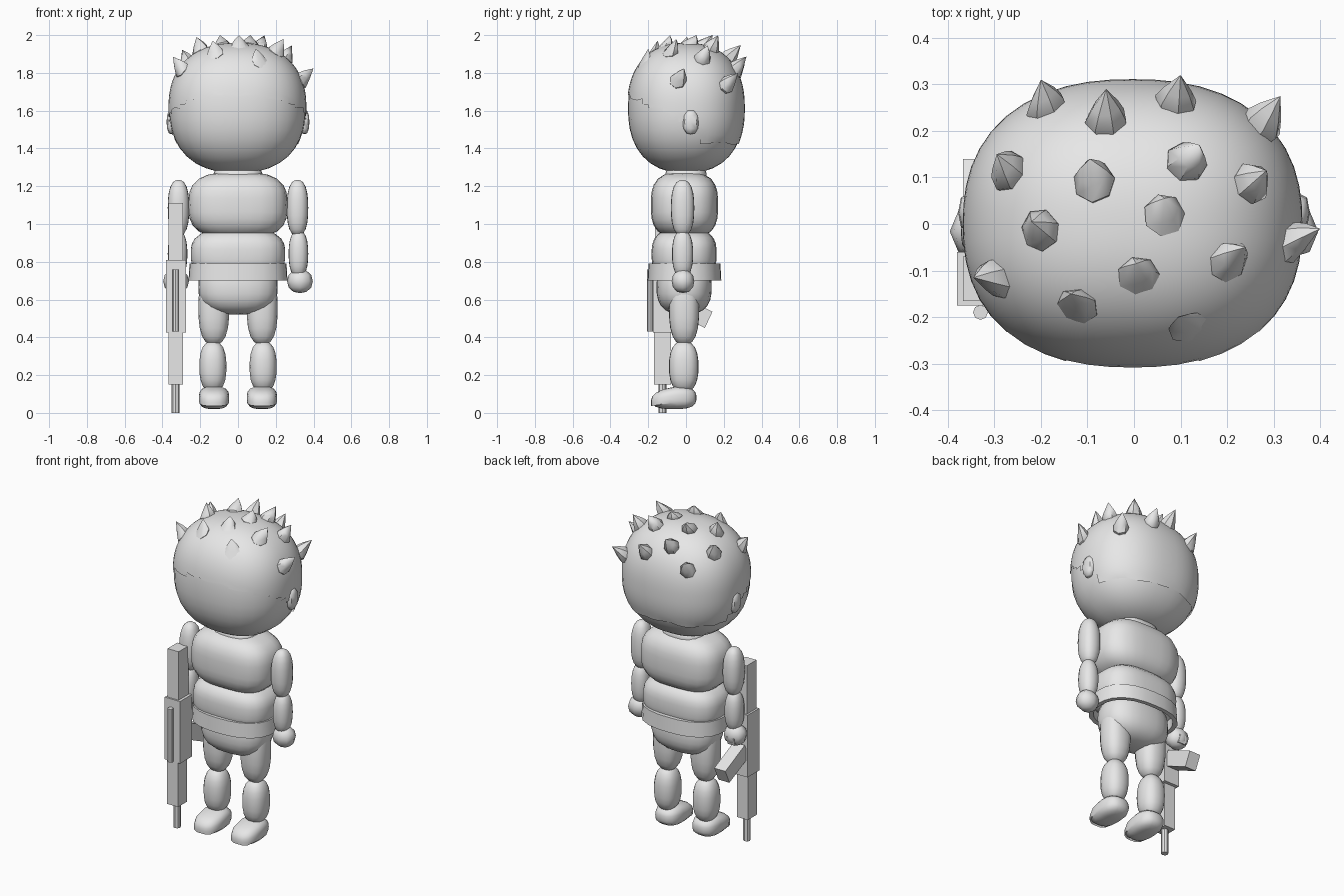
import bpy, bmesh, math, random
from mathutils import Vector, Matrix

if "Cube" in bpy.data.objects:
    bpy.data.objects.remove(bpy.data.objects["Cube"])

random.seed(4)
mat = bpy.data.materials.new("plain_grey")
mat.diffuse_color = (0.8, 0.8, 0.8, 1)
mat.use_nodes = True
mat.node_tree.nodes["Principled BSDF"].inputs["Base Color"].default_value = mat.diffuse_color


def finish(name, bm, smooth=None):
    bmesh.ops.recalc_face_normals(bm, faces=bm.faces)
    me = bpy.data.meshes.new(name)
    bm.to_mesh(me)
    bm.free()
    me.materials.append(mat)
    ob = bpy.data.objects.new(name, me)
    bpy.context.collection.objects.link(ob)
    if smooth:
        bpy.ops.object.select_all(action='DESELECT')
        ob.select_set(True)
        bpy.context.view_layer.objects.active = ob
        bpy.ops.object.shade_smooth_by_angle(angle=math.radians(smooth))
    return ob


def blob_mesh(c, r, n=2.0, seg=20, rings=12):
    """Superellipsoid: n = 2 is an ellipsoid, larger n is boxier."""
    bm = bmesh.new()
    bmesh.ops.create_uvsphere(bm, u_segments=seg, v_segments=rings, radius=1)
    for v in bm.verts:
        k = sum(abs(a) ** n for a in v.co) ** (-1 / n)
        v.co = Vector([c[i] + r[i] * v.co[i] * k for i in range(3)])
    return bm


def blob(name, c, r, n=2.0, seg=20, rings=12, smooth=50):
    return finish(name, blob_mesh(c, r, n, seg, rings), smooth)


def box(name, x, y, z, tilt=0):
    bm = bmesh.new()
    bmesh.ops.create_cube(bm, size=1)
    size = Vector((x[1] - x[0], y[1] - y[0], z[1] - z[0]))
    mid = Vector((x[0] + x[1], y[0] + y[1], z[0] + z[1])) / 2
    bm.transform(Matrix.Translation(mid) @ Matrix.Rotation(tilt, 4, 'X')
                 @ Matrix.Diagonal((*size, 1)))
    return finish(name, bm)


# head
HC, HR, HN = Vector((-0.003, 0, 1.612)), Vector((0.36, 0.307, 0.342)), 2.35
blob("head", HC, HR, HN, 32, 20)


# hair cap, with a jagged edge falling from the brow to the nape
def hairline(y):
    pts = [(-0.32, 1.68), (-0.2, 1.63), (0.0, 1.53), (0.1, 1.43), (0.32, 1.42)]
    for (a, za), (b, zb) in zip(pts, pts[1:]):
        if y <= b:
            return za + (zb - za) * max(0, y - a) / (b - a)
    return pts[-1][1]


bm = blob_mesh(HC, HR * 1.014, HN, 48, 48)
bmesh.ops.delete(bm, geom=[f for f in bm.faces if f.calc_center_median().z
                           < hairline(f.calc_center_median().y)], context='FACES')
for v in bm.verts:
    if v.is_boundary:
        v.co.z += random.uniform(-0.008, 0.008)
finish("hair_cap", bm, 50)

# hair spikes: base x, y on the head, then how far the tip leans in x, y
spikes = [(-.19, .25, -.01, .06), (-.06, .22, 0, .07), (.09, .26, .01, .06),
          (.275, .21, .04, .065), (-.27, .11, -.025, .04), (-.085, .085, -.01, .055),
          (.11, .13, .03, .04), (.25, .085, .035, .03), (-.20, -.015, -.02, .02),
          (.065, .015, 0, .04), (-.295, -.12, -.05, .005), (.01, -.115, -.005, .03),
          (.20, -.085, .04, .035), (.335, -.045, .065, .035),
          (-.12, -.18, -.015, .03), (.12, -.225, -.025, .025)]
for i, (x, y, lx, ly) in enumerate(spikes):
    rem = 1 - abs((x - HC.x) / HR.x) ** HN - abs(y / HR.y) ** HN
    base = Vector((x, y, HC.z + HR.z * max(rem, 0.08) ** (1 / HN)))
    tip = base + Vector((lx, ly, 0.075 if base.z > 1.8 else 0.07))
    tip.z = min(tip.z, 2.0)
    out = Vector(((x - HC.x) / HR.x ** 2, y / HR.y ** 2, (base.z - HC.z) / HR.z ** 2)).normalized()
    rot = out.to_track_quat('Z', 'Y').to_matrix()
    bm = bmesh.new()
    rings = []
    for r, t, sink in ((0.038, 0, 0.025), (0.046, 0.1, 0), (0.031, 0.45, 0)):
        o = base.lerp(tip, t) - out * sink
        rings.append([bm.verts.new(o + rot @ Vector((r * math.cos(k * math.tau / 7),
                      r * math.sin(k * math.tau / 7), 0))) for k in range(7)])
    top = bm.verts.new(tip)
    bm.faces.new(rings[0])
    for k in range(7):
        j = (k + 1) % 7
        for a, b in zip(rings, rings[1:]):
            bm.faces.new((a[k], a[j], b[j], b[k]))
        bm.faces.new((rings[2][k], rings[2][j], top))
    finish("hair_spike_%d" % (i + 1), bm, 45)

# neck and trunk
blob("neck", (0, 0.0, 1.25), (0.13, 0.11, 0.06), 3)
blob("chest", (0, -0.008, 1.1), (0.262, 0.178, 0.175), 3, 28, 16)
blob("belly", (0, -0.01, 0.84), (0.25, 0.172, 0.135), 3, 28, 16)
blob("pelvis", (0, -0.01, 0.665), (0.21, 0.146, 0.145), 2.6, 24, 14)

# belt: a flared hollow band
bm = bmesh.new()
N = 24
prof = [(0.262, 0.195, 0.70), (0.257, 0.19, 0.79), (0.232, 0.165, 0.79), (0.236, 0.17, 0.70)]
loops = []
for rx, ry, z in prof:
    loop = []
    for k in range(N):
        c, s = math.cos(k * math.tau / N), math.sin(k * math.tau / N)
        m = (abs(c) ** 2.5 + abs(s) ** 2.5) ** (-1 / 2.5)
        loop.append(bm.verts.new((rx * c * m, -0.008 + ry * s * m, z)))
    loops.append(loop)
for p in range(4):
    a, b = loops[p], loops[(p + 1) % 4]
    for k in range(N):
        bm.faces.new((a[k], a[(k + 1) % N], b[(k + 1) % N], b[k]))
finish("belt", bm, 40)

# ears, arms and legs on both sides
for s, side in ((-1, "right"), (1, "left")):
    blob(side + "_ear", (s * 0.352, 0.025, 1.54), (0.026, 0.042, 0.065), 2.6, 8, 6)
    blob(side + "_upper_arm", (s * 0.315, -0.018, 1.085), (0.057, 0.062, 0.148), 2.5, 16, 12)
    blob(side + "_forearm", (s * 0.32, -0.018, 0.842), (0.052, 0.056, 0.125), 2.4, 16, 12)
    blob(side + "_hand", (s * 0.328, -0.016, 0.697), (0.068, 0.06, 0.063), 2.2, 8, 6)
    blob(side + "_thigh", (s * 0.128, -0.01, 0.555), (0.082, 0.08, 0.195), 2.6, 18, 12)
    blob(side + "_shin", (s * 0.133, -0.012, 0.245), (0.072, 0.078, 0.135), 2.5, 18, 12)
    # foot, lower at the toe
    bm = blob_mesh((s * 0.127, -0.065, 0.08), (0.08, 0.12, 0.06), 3, 18, 12)
    for v in bm.verts:
        if v.co.z > 0.06 and v.co.y < -0.05:
            v.co.z += (v.co.y + 0.05) * 0.2
    finish(side + "_foot", bm, 50)

# rifle held muzzle down at the right hand
narrow = (-0.368, -0.292)
box("rifle_stock", narrow, (-0.165, -0.07), (0.80, 1.11))
box("rifle_body", (-0.38, -0.275), (-0.175, -0.06), (0.425, 0.81))
box("rifle_handguard", narrow, (-0.17, -0.08), (0.15, 0.43))
box("rifle_grip", (-0.355, -0.305), (-0.07, 0.035), (0.66, 0.71), math.radians(-15))
box("rifle_magazine", narrow, (-0.08, 0.13), (0.49, 0.585), math.radians(-25))
for name, y, z, r in (("rifle_barrel", -0.125, (0.0, 0.16), 0.021),
                      ("rifle_rail", -0.19, (0.43, 0.76), 0.016)):
    bm = bmesh.new()
    bmesh.ops.create_cone(bm, cap_ends=True, segments=8, radius1=r, radius2=r, depth=z[1] - z[0])
    bm.transform(Matrix.Translation((-0.33, y, sum(z) / 2)))
    finish(name, bm, 30)
